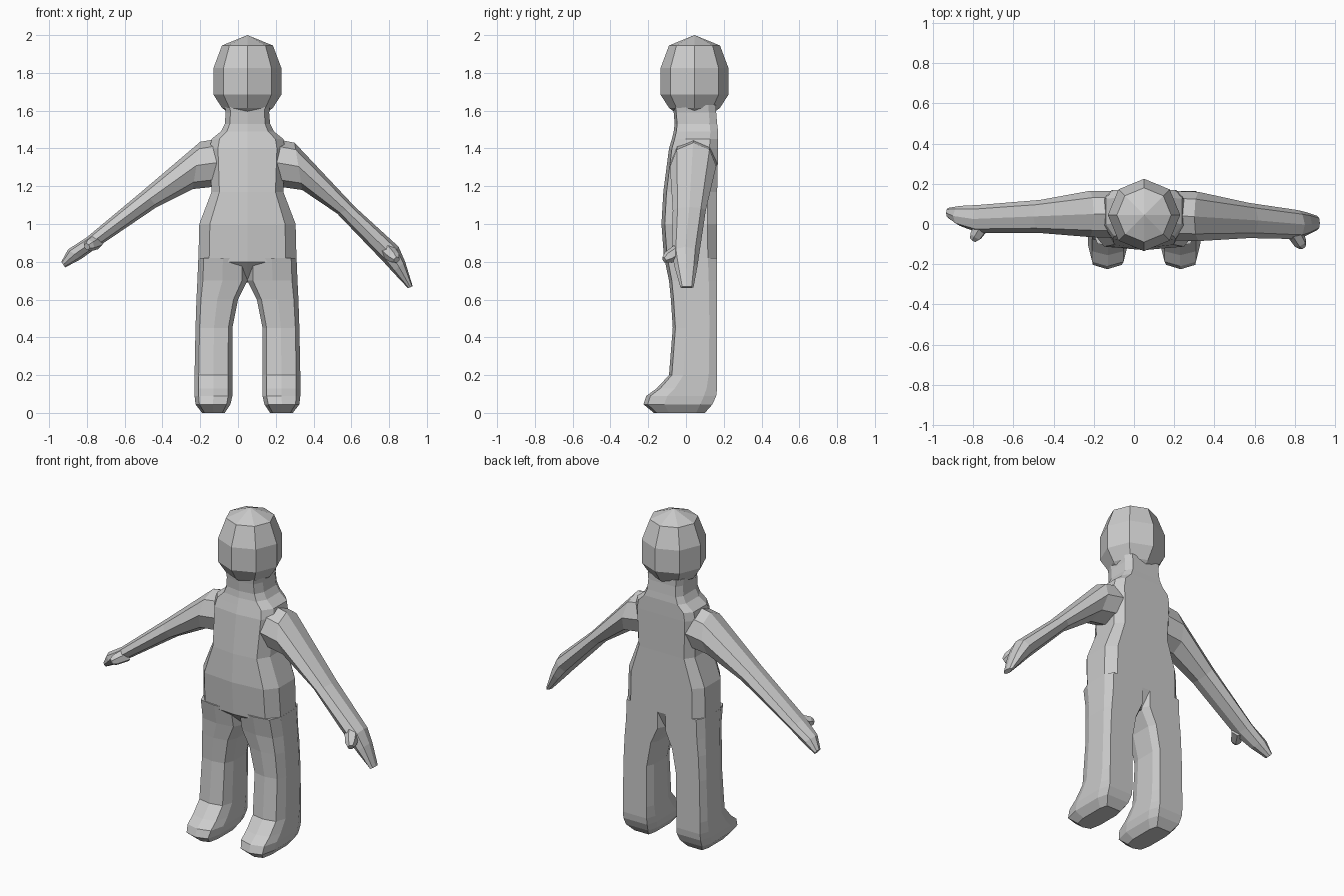
import bpy
from math import cos, sin, tau
from mathutils import Vector

if "Cube" in bpy.data.objects:
    bpy.data.objects.remove(bpy.data.objects["Cube"])

CX, CY = 0.05, 0.045          # body axis
OCT = [(cos(i * tau / 8), sin(i * tau / 8)) for i in range(8)]
HEX = [(cos(i * tau / 6), sin(i * tau / 6)) for i in range(6)]
# bevelled section: gently pointed front, flat sides and back
BODY = [(0, -1), (.78, -.88), (1, -.4), (1, .65), (.8, 1),
        (-.8, 1), (-1, .65), (-1, -.4), (-.78, -.88)]


def loft(name, profile, rings):
    """Skin a profile along rings given as (centre, u axis, v axis)."""
    n = len(profile)
    verts = [Vector(c) + Vector(u) * a + Vector(v) * b
             for c, u, v in rings for a, b in profile]
    faces = [(r * n + i, r * n + (i + 1) % n, (r + 1) * n + (i + 1) % n, (r + 1) * n + i)
             for r in range(len(rings) - 1) for i in range(n)]
    faces += [tuple(reversed(range(n))), tuple(range(len(verts) - n, len(verts)))]
    mesh = bpy.data.meshes.new(name)
    mesh.from_pydata(verts, [], faces)
    obj = bpy.data.objects.new(name, mesh)
    bpy.context.collection.objects.link(obj)
    bpy.context.view_layer.objects.active = obj
    bpy.ops.object.mode_set(mode='EDIT')
    bpy.ops.mesh.select_all(action='SELECT')
    bpy.ops.mesh.remove_doubles(threshold=0.0005)
    bpy.ops.mesh.normals_make_consistent(inside=False)
    bpy.ops.object.mode_set(mode='OBJECT')
    return obj


def level(z, x0, x1, y0, y1):
    """Horizontal ring filling a box in plan."""
    return (((x0 + x1) / 2, (y0 + y1) / 2, z),
            ((x1 - x0) / 2, 0, 0), (0, (y1 - y0) / 2, 0))


# head: eight-sided, low crown point
loft("head", OCT, [level(z, CX - r, CX + r, CY - r, CY + r) for z, r in
     [(1.58, .09), (1.615, .135), (1.685, .18), (1.825, .18), (1.945, .135), (2.0, .0001)]])

# torso and neck
loft("torso", BODY, [level(z, CX - w, CX + w, y0, y1) for z, w, y0, y1 in
     [(.69, .20, .0, .12), (.80, .26, -.115, .165), (1.0, .255, -.13, .165),
      (1.17, .19, -.12, .165), (1.40, .20, -.09, .17), (1.45, .19, -.075, .17),
      (1.49, .14, -.065, .17), (1.53, .12, -.06, .165), (1.59, .115, -.065, .16),
      (1.63, .12, -.07, .16)]])

# legs with feet, mirrored about the body axis
LEG = [(.0, -.19, -.07, -.17, .10), (.045, -.225, -.04, -.225, .14),
       (.09, -.23, -.03, -.21, .16), (.13, -.23, -.03, -.155, .165),
       (.20, -.23, -.03, -.09, .165), (.45, -.225, -.03, -.07, .165),
       (.60, -.22, .0, -.08, .165), (.70, -.215, .05, -.09, .165),
       (.82, -.21, .05, -.115, .165)]
loft("left_leg", BODY, [level(*r) for r in LEG])
loft("right_leg", BODY, [level(z, 2 * CX - b, 2 * CX - a, y0, y1) for z, a, b, y0, y1 in LEG])


def arm(name, rings):
    """Rings: upper x, z, lower x, z, front y, back y."""
    loft(name, OCT, [(((a + c) / 2, (y0 + y1) / 2, (b + d) / 2),
                      ((a - c) / 2, 0, (b - d) / 2), (0, (y1 - y0) / 2, 0))
                     for a, b, c, d, y0, y1 in rings])


# arms with mitten hands, posed differently
arm("left_arm", [(-.05, 1.46, -.10, 1.20, -.07, .165), (-.20, 1.435, -.24, 1.185, -.065, .165),
                 (-.50, 1.18, -.43, 1.09, -.045, .12), (-.80, .93, -.74, .88, -.045, .095),
                 (-.90, .865, -.83, .815, -.01, .09), (-.935, .80, -.915, .77, .03, .08)])
arm("right_arm", [(.15, 1.46, .20, 1.20, -.08, .165), (.30, 1.43, .34, 1.18, -.085, .16),
                  (.62, 1.09, .525, 1.055, -.07, .105), (.85, .88, .77, .80, -.075, .07),
                  (.885, .80, .82, .745, -.06, .06), (.925, .67, .90, .66, -.03, .04)])


def thumb(name, start, end, r0, r1):
    a, b = Vector(start), Vector(end)
    d = (b - a).normalized()
    u = d.orthogonal().normalized()
    v = d.cross(u)
    loft(name, HEX, [(a, u * r0, v * r0), (a.lerp(b, .75), u * r0 * .8, v * r0 * .8),
                     (b, u * r1, v * r1)])


# thumbs
thumb("left_thumb", (-.75, -.0, .905), (-.80, -.08, .88), .04, .018)
thumb("right_thumb", (.79, -.03, .86), (.84, -.115, .81), .042, .018)
